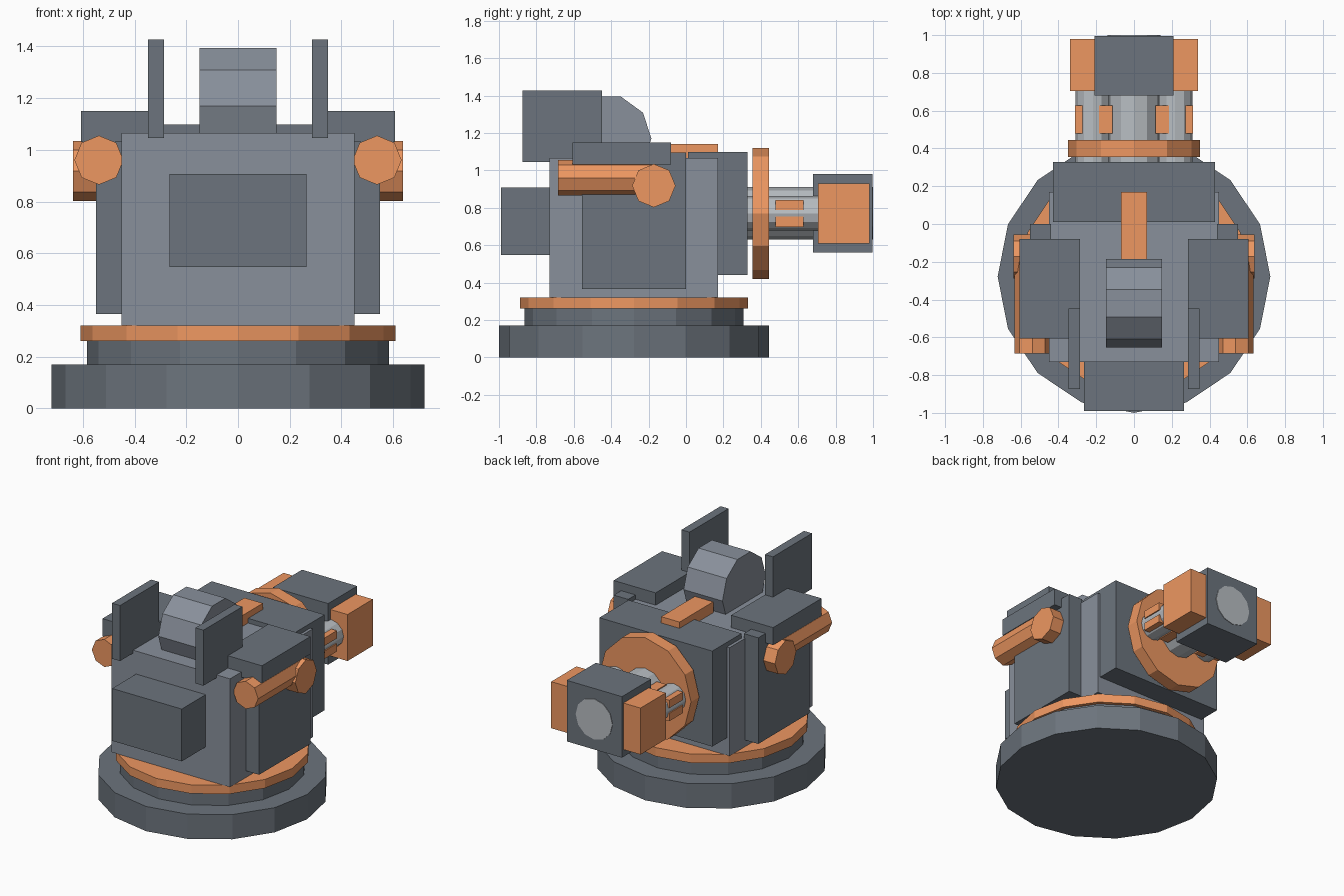
import bpy, math

if "Cube" in bpy.data.objects:
    bpy.data.objects.remove(bpy.data.objects["Cube"])


def material(name, rgb):
    m = bpy.data.materials.new(name)
    m.diffuse_color = (*rgb, 1)
    m.use_nodes = True
    m.node_tree.nodes["Principled BSDF"].inputs["Base Color"].default_value = m.diffuse_color
    return m


orange = material("orange", (0.85, 0.31, 0.12))
dark = material("dark_grey", (0.15, 0.175, 0.205))
mid = material("mid_grey", (0.25, 0.28, 0.33))
steel = material("steel", (0.48, 0.51, 0.54))


def finish(ob, name, mat):
    ob.name = name
    ob.data.materials.append(mat)
    return ob


def box(name, x, y, z, mat=dark):
    """Box from (min, max) ranges."""
    loc = [(a + b) / 2 for a, b in (x, y, z)]
    bpy.ops.mesh.primitive_cube_add(size=1, location=loc)
    ob = bpy.context.object
    ob.scale = [b - a for a, b in (x, y, z)]
    bpy.ops.object.transform_apply(location=False, rotation=False)
    return finish(ob, name, mat)


def cyl(name, axis, c, span, r, n, mat=dark):
    """Prism along an axis; c holds the other two coordinates in xyz order."""
    loc = list(c)
    loc.insert("XYZ".index(axis), (span[0] + span[1]) / 2)
    rot = {"X": (0, math.pi / 2, 0), "Y": (math.pi / 2, 0, 0), "Z": (0, 0, 0)}[axis]
    bpy.ops.mesh.primitive_cylinder_add(vertices=n, radius=r, depth=span[1] - span[0],
                                        location=loc, rotation=rot)
    return finish(bpy.context.object, name, mat)


def pair(s, a, b):
    """X range mirrored to side s."""
    return tuple(sorted((s * a, s * b)))


# Round base and turntable
cyl("base", "Z", (0, -0.278), (0, 0.17), 0.722, 16)
cyl("base_step", "Z", (0, -0.278), (0.17, 0.26), 0.585, 16)
cyl("turntable_ring", "Z", (0, -0.278), (0.26, 0.32), 0.61, 16, orange)

# Main housing with front and rear boxes
box("housing", (-0.45, 0.45), (-0.73, 0.17), (0.32, 1.065), mid)
box("front_box", (-0.265, 0.265), (-0.99, -0.73), (0.547, 0.907))
box("rear_mount", (-0.43, 0.43), (0.01, 0.328), (0.44, 1.097))
box("top_bar", (-0.07, 0.07), (-0.2, 0.17), (1.06, 1.14), orange)

# Ten-sided drum on top
cyl("top_drum", "X", (-0.42, 1.17), (-0.148, 0.148), 0.235, 10, mid)

# Mirrored side parts
for s, side in ((-1, "left"), (1, "right")):
    box(side + "_panel", pair(s, 0.44, 0.55), (-0.555, 0), (0.365, 1.095))
    box(side + "_shoulder", pair(s, 0.287, 0.607), (-0.607, -0.08), (1.03, 1.15))
    box(side + "_fin", pair(s, 0.287, 0.348), (-0.873, -0.448), (1.045, 1.427))
    cyl(side + "_rod", "Y", (s * 0.538, 0.96), (-0.685, -0.16), 0.095, 8, orange)
    cyl(side + "_knob", "X", (-0.172, 0.918), pair(s, 0.5, 0.638), 0.116, 8, orange)
    cyl(side + "_barrel", "Y", (s * 0.218, 0.77), (0.3, 0.75), 0.092, 12, steel)
    box(side + "_muzzle_block", pair(s, 0.21, 0.34), (0.705, 0.98), (0.61, 0.93), orange)
    # Clips around each side barrel, above and below its axis
    for dz in (-1, 1):
        for x, z, w, h in ((0.287, 0.045, 0.026, 0.027), (0.149, 0.06, 0.036, 0.03)):
            box(side + "_barrel_clip", pair(s, x - w, x + w), (0.478, 0.628),
                (0.77 + dz * z - h, 0.77 + dz * z + h), orange)

# Central barrel, collar and muzzle
cyl("barrel", "Y", (0, 0.77), (0.3, 1.0), 0.14, 12, steel)
cyl("barrel_collar", "Y", (0, 0.77), (0.355, 0.445), 0.35, 12, orange)
box("muzzle", (-0.21, 0.21), (0.68, 0.996), (0.56, 0.98))
